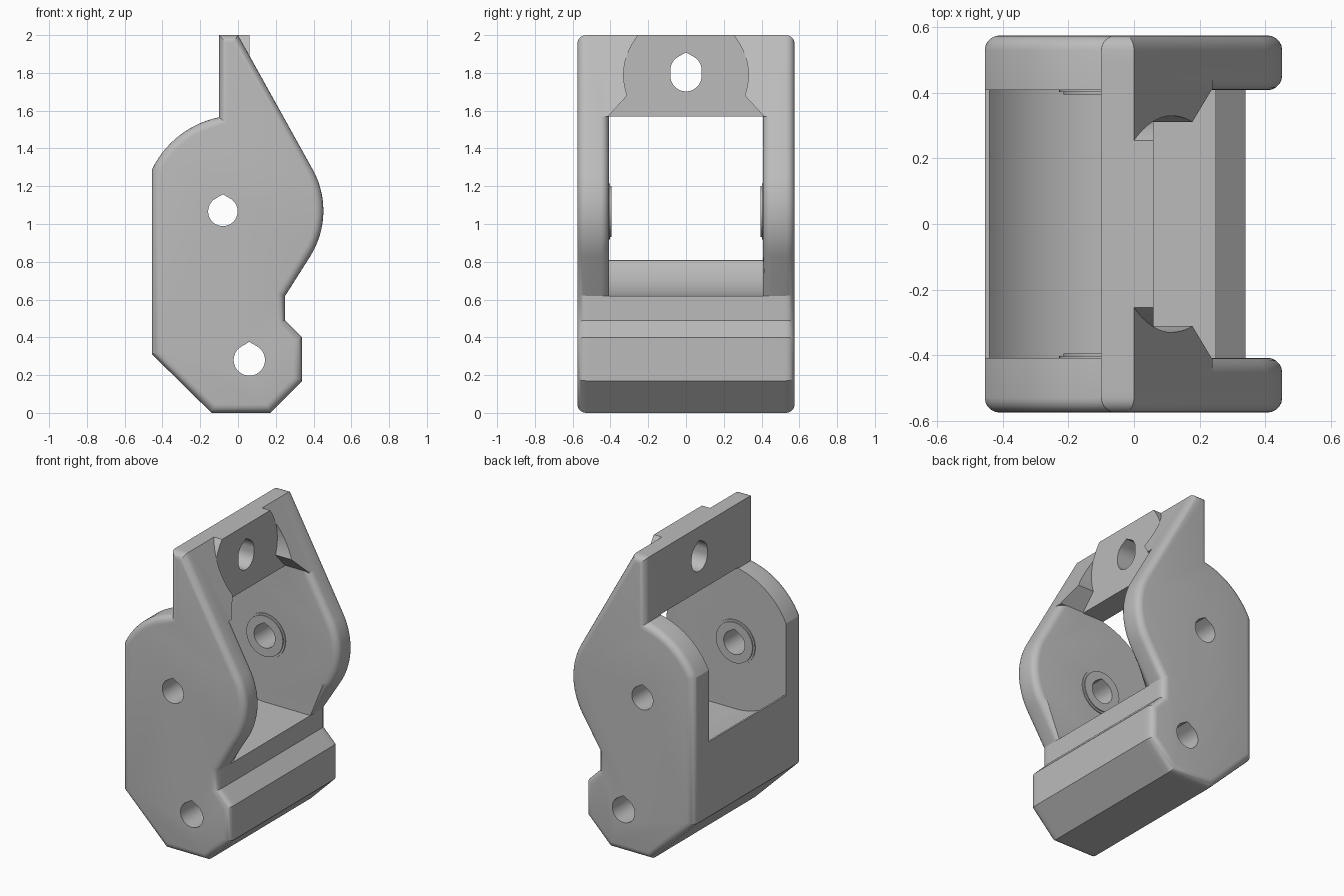
import bpy, bmesh
from math import sin, cos, radians, pi
from mathutils import Vector

cube = bpy.data.objects.get("Cube")
if cube:
    bpy.data.objects.remove(cube, do_unlink=True)

grey = bpy.data.materials.new("matte_grey")
grey.use_nodes = True
grey.diffuse_color = (0.5, 0.5, 0.5, 1)
grey.node_tree.nodes["Principled BSDF"].inputs["Base Color"].default_value = (0.5, 0.5, 0.5, 1)

INNER, OUTER, CORE = 0.408, 0.575, 0.5
ROUND = 0.045
PIVOT = (-0.08, 1.067)


def arc(cx, cz, r, start, end, n):
    """Points on an arc, angles in degrees."""
    angles = [radians(start + (end - start) * i / n) for i in range(n + 1)]
    return [(cx + r * cos(a), cz + r * sin(a)) for a in angles]


def teardrop(cx, cz, r, stretch=0):
    """Round hole outline with a pointed roof."""
    return (arc(cx, cz, r, 180, 360, 24) + arc(cx, cz + stretch, r, 0, 60, 8)
            + [(cx, cz + stretch + r / cos(pi / 6))]
            + arc(cx, cz + stretch, r, 120, 180, 8))


def prism(name, outline, axis, lo, hi, round_rule=None):
    """Extrude an outline along x or y, rounding the edges chosen by a rule."""
    place = (lambda a, b: (lo, a, b)) if axis == "x" else (lambda a, b: (a, lo, b))
    shift = Vector((hi - lo, 0, 0)) if axis == "x" else Vector((0, hi - lo, 0))
    bm = bmesh.new()
    face = bm.faces.new([bm.verts.new(place(a, b)) for a, b in outline])
    new = bmesh.ops.extrude_face_region(bm, geom=[face], use_keep_orig=True)["geom"]
    bmesh.ops.translate(bm, vec=shift, verts=[v for v in new if isinstance(v, bmesh.types.BMVert)])
    bmesh.ops.remove_doubles(bm, verts=bm.verts, dist=1e-5)
    bmesh.ops.recalc_face_normals(bm, faces=bm.faces)
    if round_rule:
        edges = [e for e in bm.edges if round_rule(e)]
        bmesh.ops.bevel(bm, geom=edges, offset=ROUND, offset_type="OFFSET", segments=5,
                        profile=0.5, affect="EDGES", clamp_overlap=False)
        bmesh.ops.recalc_face_normals(bm, faces=bm.faces)
    mesh = bpy.data.meshes.new(name)
    bm.to_mesh(mesh)
    bm.free()
    mesh.materials.append(grey)
    obj = bpy.data.objects.new(name, mesh)
    bpy.context.collection.objects.link(obj)
    return obj


def combine(target, tool, operation):
    """Apply a boolean and discard the tool."""
    mod = target.modifiers.new(operation.title(), "BOOLEAN")
    mod.operation, mod.object, mod.solver = operation, tool, "EXACT"
    bpy.context.view_layer.objects.active = target
    bpy.ops.object.modifier_apply(modifier=mod.name)
    bpy.data.objects.remove(tool, do_unlink=True)


def rounded_edge(edge):
    """The whole outer rim, and the sloping front part of the inner rim."""
    a, b = (v.co for v in edge.verts)
    if min(abs(a.y), abs(b.y)) > OUTER - 0.001:
        return True
    return (max(abs(a.y), abs(b.y)) < INNER + 0.001
            and min(a.x, b.x) > -0.01 and min(a.z, b.z) > 0.6)


# Side outline: foot, rounded nose, sloping top and rounded back
foot = [(-0.14, 0), (0.17, 0), (0.34, 0.17), (0.34, 0.40), (0.25, 0.49), (0.25, 0.62)]
back = [(-0.455, 0.31)]
tip = [(0, 2), (-0.1, 2)]
side = (foot + arc(0, 1.07, 0.452, -32, 28, 18) + tip
        + arc(0, 1.07, 0.505, 101.5, 154.2, 14) + back)

# Base block with a hollowed floor
floor = [(0.2, 0.62)] + arc(-0.08, 1.06, 0.44, 270, 215, 16) + [(-0.455, 0.81)]
body = prism("hinge_bracket", foot + floor + back, "y", -CORE, CORE)

# Two side walls
for s in (-1, 1):
    combine(body, prism("wall", side, "y", s * INNER, s * OUTER, rounded_edge), "UNION")

# Sloped bar joining the wall tops
bar = [(-0.1, 1.57), (0.239, 1.57)] + tip
combine(body, prism("top_bar", bar, "y", -CORE, CORE), "UNION")


# Recess in the slope, around a flat mounting pad
def recess_outline(low, top_angle):
    right = [(INNER, low), (INNER, 1.575)] + arc(0, 1.79, 0.33, -19.5, top_angle, 24)
    return right + [(-y, z) for y, z in reversed(right)]


combine(body, prism("recess_cutter", recess_outline(1.5, 80), "x", 0.06, 0.6), "DIFFERENCE")
combine(body, prism("mounting_pad", recess_outline(1.57, 39.52), "x", -0.06, 0.06), "UNION")

# Thin washers round the pivot, stepped to suggest a chamfer
for s in (-1, 1):
    for radius, face in ((0.148, 0.402), (0.135, 0.395)):
        disc = arc(*PIVOT, radius, 0, 352.5, 47)
        combine(body, prism("washer", disc, "y", s * face, s * 0.45), "UNION")

# Pivot, lower pin and mounting holes
for outline, axis in ((teardrop(*PIVOT, 0.078), "y"),
                      (teardrop(0.06, 0.28, 0.083), "y"),
                      (teardrop(0, 1.785, 0.083, 0.028), "x")):
    combine(body, prism("hole_cutter", outline, axis, -0.8, 0.8), "DIFFERENCE")

# Smooth the rounded rims, keep the corners sharp
bpy.ops.object.select_all(action="DESELECT")
body.select_set(True)
bpy.context.view_layer.objects.active = body
bpy.ops.object.shade_smooth_by_angle(angle=radians(25))
